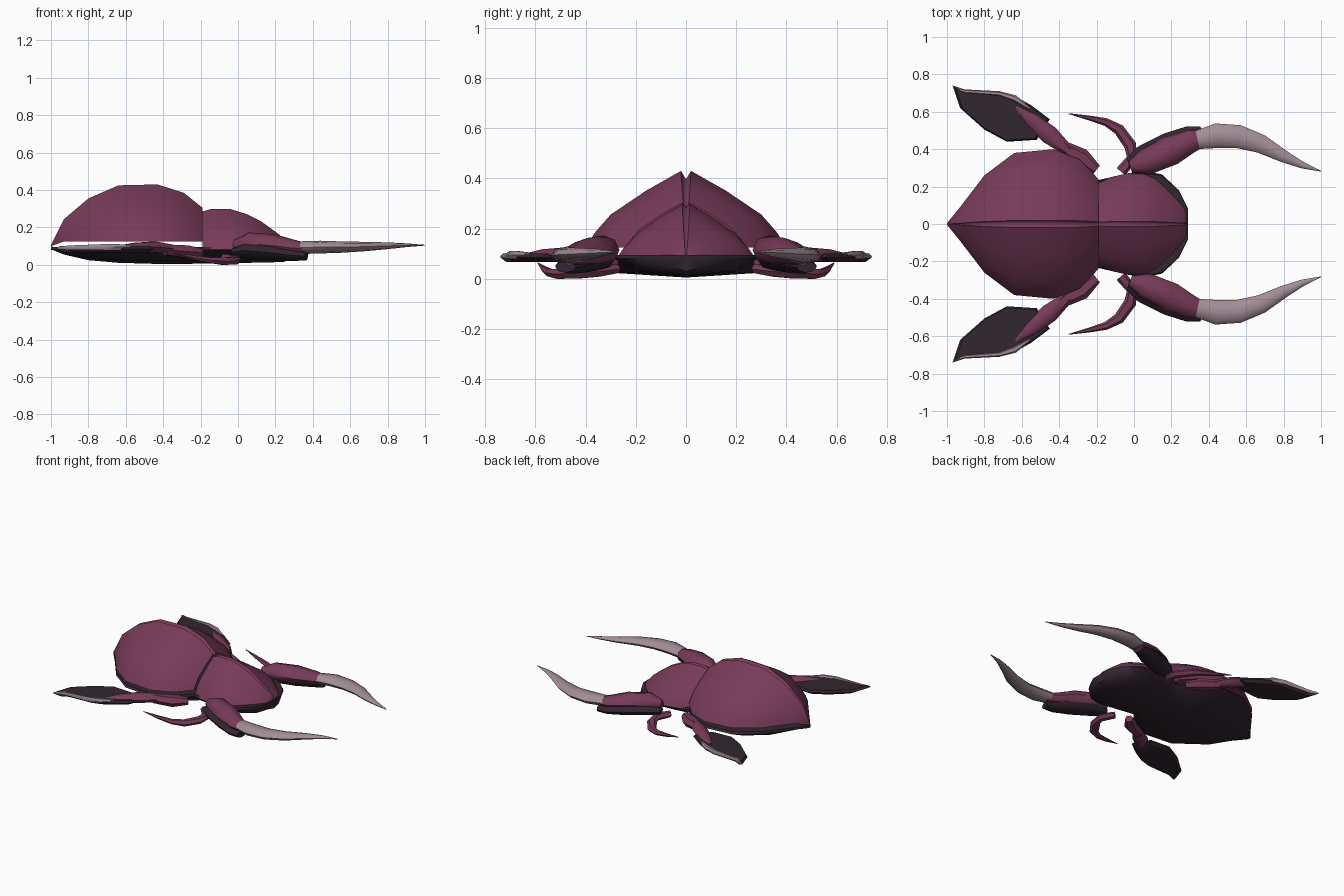
import bpy, bmesh, math
from mathutils import Vector


def material(name, rgb):
    m = bpy.data.materials.new(name)
    m.diffuse_color = (*rgb, 1)
    return m


PLUM = material("plum_shell", (0.185, 0.043, 0.098))
DARK = material("dark_underside", (0.032, 0.019, 0.030))
GREY = material("pale_claw", (0.36, 0.265, 0.305))


def finish(name, bm, mat, center=None, angle=40):
    """Orient, smooth, and mirror a half across y = 0."""
    bmesh.ops.recalc_face_normals(bm, faces=bm.faces)
    if center:
        c = Vector(center)
        bm.normal_update()
        if sum(f.normal.dot(f.calc_center_median() - c) * f.calc_area() for f in bm.faces) < 0:
            bmesh.ops.reverse_faces(bm, faces=bm.faces)
    me = bpy.data.meshes.new(name)
    bm.to_mesh(me)
    bm.free()
    me.materials.append(mat)
    me.polygons.foreach_set("use_smooth", [True] * len(me.polygons))
    me.set_sharp_from_angle(angle=math.radians(angle))
    ob = bpy.data.objects.new(name, me)
    bpy.context.collection.objects.link(ob)
    mod = ob.modifiers.new("mirror", "MIRROR")
    mod.use_axis = (False, True, False)
    return ob


def loft(rings, closed, cap_start, cap_end):
    """Skin a list of equal-length rings."""
    bm = bmesh.new()
    vs = [[bm.verts.new(p) for p in r] for r in rings]
    n = len(vs[0])
    for a, b in zip(vs, vs[1:]):
        for i in range(n if closed else n - 1):
            j = (i + 1) % n
            bm.faces.new((a[i], a[j], b[j], b[i]))
    if cap_start:
        bm.faces.new(vs[0])
    if cap_end:
        bm.faces.new(vs[-1])
    return bm


def shell(name, stations, rim, notch, caps, center):
    """Half dome with a notch along the ridge; stations are x, half width, ridge z."""
    section = [(0.05, 1.0), (0.4, 0.74), (0.75, 0.43), (0.91, 0.19), (1.0, 0.0)]
    rings = []
    for x, w, zr in stations:
        base = min(rim, zr - 0.005)
        h = zr - base
        ring = [(x, 0, zr - min(notch, h * 0.5))]
        ring += [(x, w * u, base + h * v) for u, v in section]
        ring.append((x, 0, base))
        rings.append(ring)
    finish(name, loft(rings, False, *caps), PLUM, center)


def limb(name, path, mat, sides=8, offset=(0, 0, 0), flat=1.0):
    """Tapered tube; path points are x, y, z, half width, half height."""
    pts = [Vector(p[:3]) + Vector(offset) for p in path]
    rings = []
    for i, p in enumerate(pts):
        t = pts[min(i + 1, len(pts) - 1)] - pts[max(i - 1, 0)]
        side = Vector((-t.y, t.x, 0)).normalized()
        w, h = path[i][3], path[i][4] * flat
        ring = []
        for k in range(sides):
            a = 2 * math.pi * k / sides
            ring.append(p + side * (w * math.cos(a)) + Vector((0, 0, h * math.sin(a))))
        rings.append(ring)
    return finish(name, loft(rings, True, True, True), mat, angle=50)


# Wing case over the abdomen
shell("wing_case",
      [(-1.0, 0.004, 0.11), (-0.93, 0.09, 0.25), (-0.80, 0.26, 0.36), (-0.64, 0.38, 0.43),
       (-0.43, 0.40, 0.435), (-0.29, 0.345, 0.39), (-0.19, 0.24, 0.31)],
      0.13, 0.033, (True, True), (-0.55, 0, 0.2))

# Thorax and head cover
shell("head_cover",
      [(-0.19, 0.225, 0.29), (-0.14, 0.245, 0.305), (-0.04, 0.27, 0.303), (0.05, 0.275, 0.275),
       (0.12, 0.245, 0.24), (0.21, 0.16, 0.175), (0.265, 0.10, 0.13), (0.285, 0.07, 0.10)],
      0.09, 0.014, (True, True), (0, 0, 0.15))

# Dark belly: x, half width, bottom z
belly = [(-1.0, 0.004, 0.088), (-0.93, 0.09, 0.06), (-0.80, 0.26, 0.03), (-0.64, 0.38, 0.016),
         (-0.43, 0.40, 0.01), (-0.29, 0.345, 0.01), (-0.19, 0.235, 0.012), (-0.04, 0.27, 0.014),
         (0.06, 0.285, 0.016), (0.15, 0.265, 0.018), (0.24, 0.18, 0.02), (0.29, 0.08, 0.035)]
rings = [[(x, 0, zb), (x, w * 0.7, zb + 0.018), (x, w, 0.085), (x, w * 0.97, 0.1), (x, 0, 0.1)]
         for x, w, zb in belly]
finish("belly", loft(rings, False, True, True), DARK, (-0.35, 0, 0.06))

# Front legs: plum thigh, dark plate below it, long pale claw
thigh = [(-0.02, 0.305, 0.11, 0.03, 0.03), (0.06, 0.33, 0.12, 0.07, 0.058),
         (0.20, 0.392, 0.11, 0.078, 0.058), (0.31, 0.445, 0.095, 0.06, 0.042),
         (0.375, 0.46, 0.09, 0.042, 0.03)]
limb("front_thigh", thigh, PLUM)
limb("front_thigh_underside", thigh, DARK, offset=(-0.01, 0.02, -0.038), flat=0.75)
limb("front_claw",
     [(0.34, 0.45, 0.097, 0.05, 0.034), (0.44, 0.472, 0.10, 0.066, 0.034),
      (0.56, 0.467, 0.10, 0.062, 0.030), (0.68, 0.428, 0.103, 0.05, 0.025),
      (0.80, 0.362, 0.107, 0.033, 0.018), (0.90, 0.315, 0.11, 0.018, 0.010),
      (1.0, 0.282, 0.11, 0.002, 0.002)], GREY)

# Small hooked middle legs
limb("middle_leg",
     [(-0.07, 0.28, 0.045, 0.03, 0.02), (-0.01, 0.35, 0.035, 0.03, 0.025),
      (-0.02, 0.42, 0.028, 0.033, 0.024), (-0.08, 0.505, 0.024, 0.03, 0.022),
      (-0.15, 0.545, 0.03, 0.021, 0.017), (-0.24, 0.567, 0.045, 0.013, 0.012),
      (-0.35, 0.59, 0.068, 0.002, 0.002)], PLUM, 6)

# Rear legs: two plum segments
limb("rear_thigh",
     [(-0.20, 0.29, 0.07, 0.028, 0.025), (-0.28, 0.355, 0.075, 0.05, 0.04),
      (-0.39, 0.415, 0.085, 0.035, 0.03)], PLUM, 6)
limb("rear_shin",
     [(-0.35, 0.39, 0.09, 0.03, 0.025), (-0.45, 0.475, 0.10, 0.05, 0.034),
      (-0.55, 0.56, 0.10, 0.04, 0.026), (-0.63, 0.625, 0.10, 0.012, 0.010)], PLUM, 6)

# Flat dark swimming paddle
outline = [(-0.97, 0.74), (-0.93, 0.62), (-0.80, 0.505), (-0.68, 0.44), (-0.52, 0.45),
           (-0.45, 0.56), (-0.55, 0.635), (-0.62, 0.675), (-0.70, 0.70), (-0.91, 0.712)]
mid = Vector((-0.70, 0.58))
rings = []
for z, s in ((0.072, 0.85), (0.09, 1.0), (0.105, 0.94)):
    rings.append([(*(mid + (Vector(p) - mid) * s), z) for p in outline])
finish("rear_paddle", loft(rings, True, True, True), DARK, angle=30)

# Pale rim along the paddle's outer edge
limb("paddle_rim",
     [(-0.97, 0.738, 0.095, 0.003, 0.004), (-0.91, 0.71, 0.098, 0.010, 0.012),
      (-0.72, 0.697, 0.10, 0.013, 0.018), (-0.64, 0.672, 0.10, 0.018, 0.018),
      (-0.56, 0.62, 0.10, 0.008, 0.01)], GREY, 6)

# Rest the model on the ground plane
bpy.context.view_layer.update()
low = min((v.co.z for o in bpy.data.objects for v in o.data.vertices))
for o in bpy.data.objects:
    o.location.z = -low
